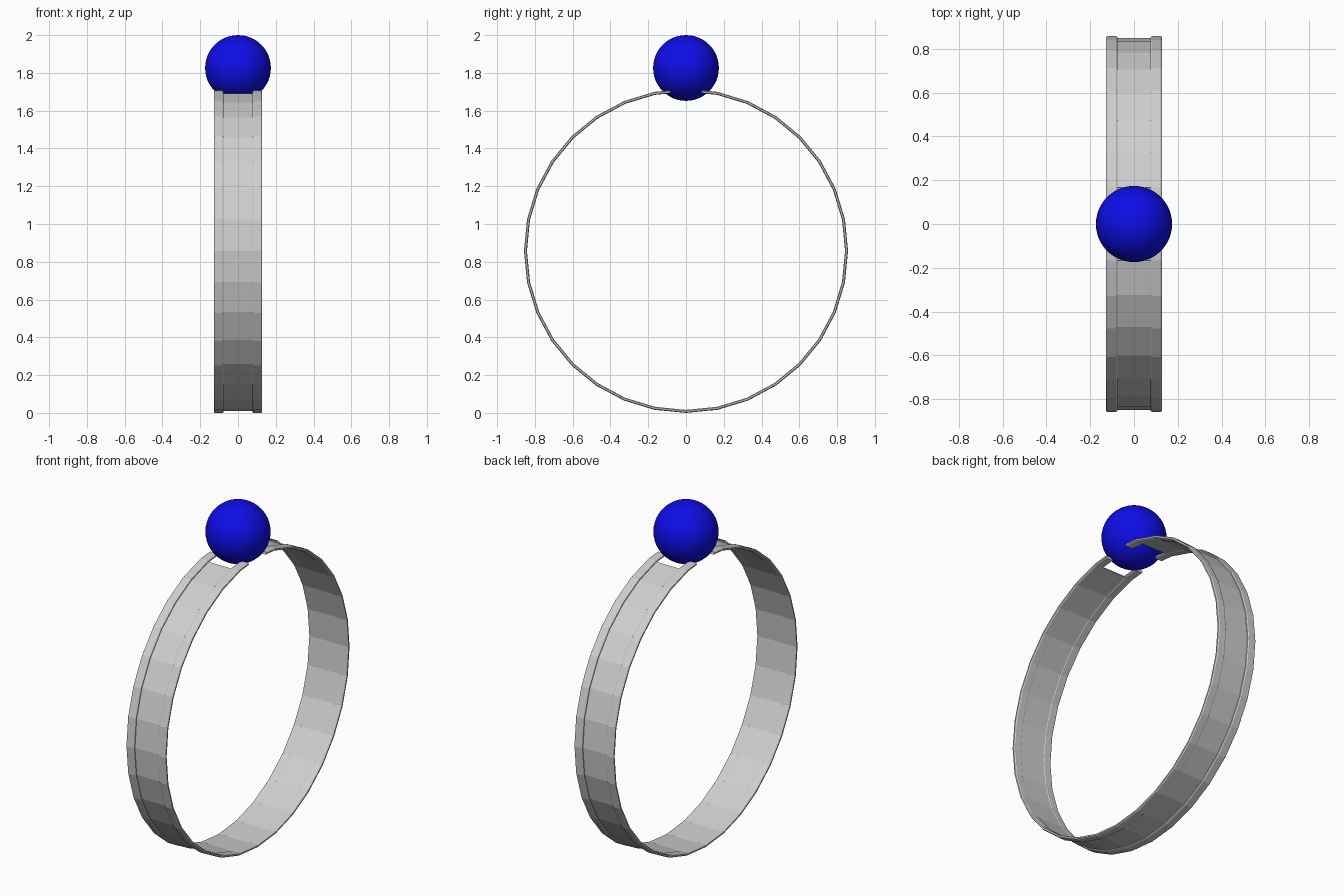
import bpy, bmesh, math
from mathutils import Vector

if "Cube" in bpy.data.objects:
    bpy.data.objects.remove(bpy.data.objects["Cube"])

R = 0.858            # outer radius of the hoop, also its centre height
SEG = 32
STEP = 2 * math.pi / SEG


def material(name, rgb):
    m = bpy.data.materials.new(name)
    m.diffuse_color = (*rgb, 1)
    m.use_nodes = True
    m.node_tree.nodes["Principled BSDF"].inputs["Base Color"].default_value = m.diffuse_color
    return m


silver = material("silver grey", (0.62, 0.62, 0.62))
blue = material("deep blue", (0.004, 0.004, 0.8))


def sweep(name, profile, overhang):
    """Sweep an (x, radius) profile round the open hoop, starting one segment from the top.
    overhang extends both ends along the chord towards the top."""
    bm = bmesh.new()

    def point(i, x, r):
        a = i * STEP
        return Vector((x, r * math.sin(a), R + r * math.cos(a)))

    rings = []
    for i in range(1, SEG):
        rings.append([point(i, x, r) for x, r in profile])
    if overhang:
        for end, at in ((1, 0), (SEG - 1, len(rings) + 1)):
            rings.insert(at, [point(end, x, r).lerp(point(0, x, r), overhang)
                              for x, r in profile])
    rings = [[bm.verts.new(p) for p in ring] for ring in rings]
    n = len(profile)
    for a, b in zip(rings, rings[1:]):
        for j in range(n):
            bm.faces.new((a[j], a[(j + 1) % n], b[(j + 1) % n], b[j]))
    bm.faces.new(rings[0])
    bm.faces.new(rings[-1])
    bmesh.ops.recalc_face_normals(bm, faces=bm.faces)
    mesh = bpy.data.meshes.new(name)
    bm.to_mesh(mesh)
    bm.free()
    mesh.materials.append(silver)
    obj = bpy.data.objects.new(name, mesh)
    bpy.context.collection.objects.link(obj)
    return obj


# thin centre band, stopping short of the ball
sweep("centre_band", [(-0.08, 0.844), (0.08, 0.844), (0.08, 0.849), (-0.08, 0.849)], 0)

# raised edge rails with bevelled corners, reaching into the ball
rail = [(0.076, 0.846), (0.082, 0.842), (0.122, 0.842), (0.128, 0.846),
        (0.128, 0.854), (0.122, R), (0.082, R), (0.076, 0.854)]
for side, s in (("left", -1), ("right", 1)):
    sweep(side + "_rail", [(s * x, r) for x, r in rail], 0.5)

# ball set in the gap at the top
bpy.ops.mesh.primitive_uv_sphere_add(segments=48, ring_count=24, radius=0.174,
                                     location=(0, 0, 1.826))
ball = bpy.context.object
ball.name = "ball"
ball.data.materials.append(blue)
bpy.ops.object.shade_smooth_by_angle()
